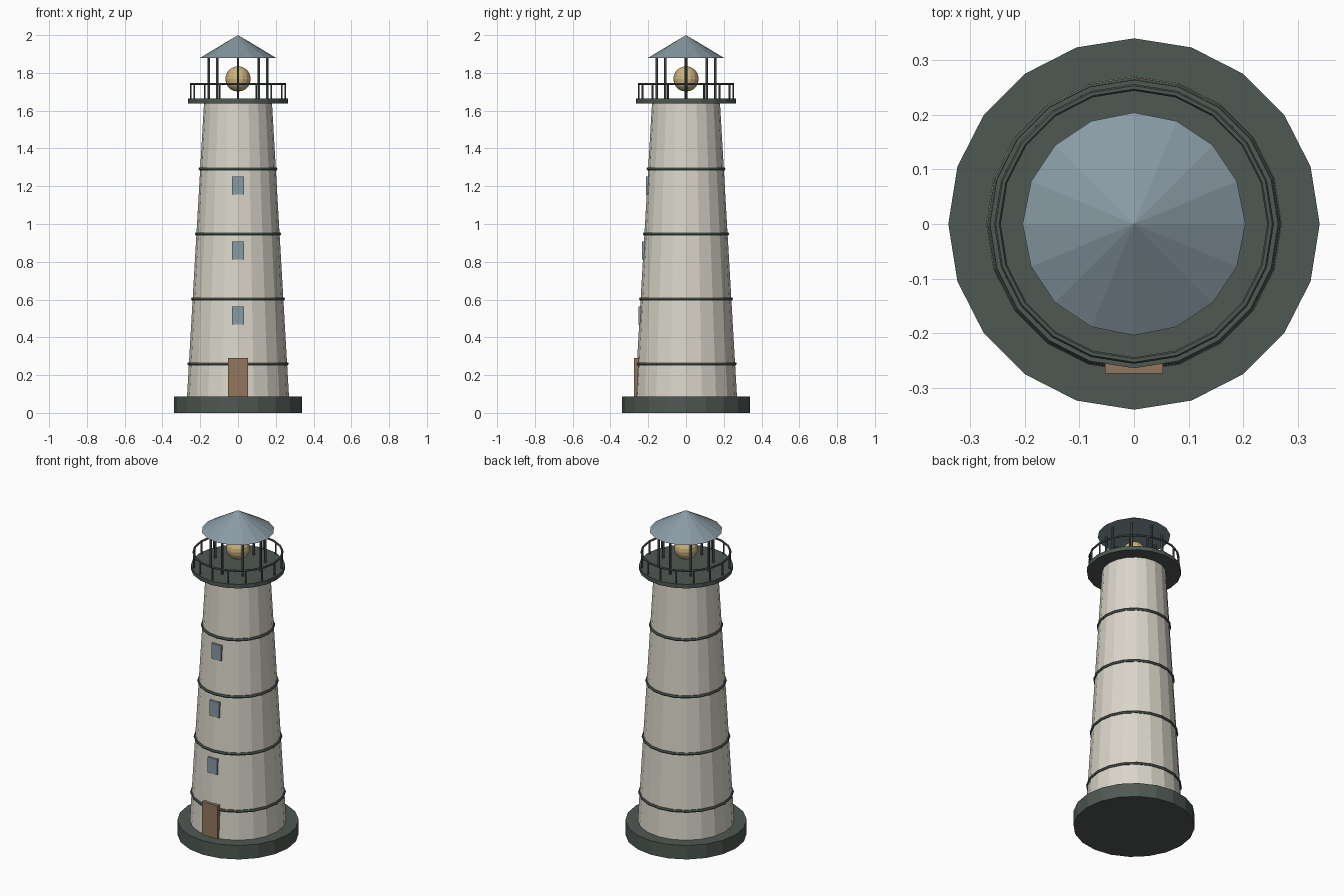
import bpy, bmesh, math
from mathutils import Matrix

if "Cube" in bpy.data.objects:
    bpy.data.objects.remove(bpy.data.objects["Cube"])


def material(name, rgb):
    m = bpy.data.materials.new(name)
    m.diffuse_color = (*rgb, 1)
    m.use_nodes = True
    m.node_tree.nodes["Principled BSDF"].inputs["Base Color"].default_value = m.diffuse_color
    return m


CREAM = material("cream wall", (0.70, 0.67, 0.585))
DARK = material("dark green grey", (0.078, 0.098, 0.086))
BLUE = material("blue grey", (0.25, 0.325, 0.37))
WOOD = material("brown wood", (0.29, 0.18, 0.11))
LAMP = material("warm lamp", (0.61, 0.46, 0.21))


def finish(bm, name, mat):
    me = bpy.data.meshes.new(name)
    bm.to_mesh(me)
    bm.free()
    me.materials.append(mat)
    ob = bpy.data.objects.new(name, me)
    bpy.context.collection.objects.link(ob)
    return ob


def add_cone(bm, r1, r2, z1, z2, sides, x=0, y=0):
    bmesh.ops.create_cone(bm, cap_ends=True, segments=sides, radius1=r1, radius2=r2,
                          depth=z2 - z1, matrix=Matrix.Translation((x, y, (z1 + z2) / 2)))


def cone(name, r1, r2, z1, z2, sides, mat):
    bm = bmesh.new()
    add_cone(bm, r1, r2, z1, z2, sides)
    return finish(bm, name, mat)


def post_ring(name, count, ring, r, z1, z2, mat):
    bm = bmesh.new()
    for i in range(count):
        a = 2 * math.pi * i / count
        add_cone(bm, r, r, z1, z2, 6, ring * math.cos(a), ring * math.sin(a))
    return finish(bm, name, mat)


def hoop(name, ring, r, z, sides, mat):
    bpy.ops.mesh.primitive_torus_add(major_radius=ring, minor_radius=r, major_segments=sides,
                                     minor_segments=6, location=(0, 0, z))
    ob = bpy.context.object
    ob.name = name
    ob.data.materials.append(mat)
    return ob


def box(name, x, y1, y2, z1, z2, mat):
    bm = bmesh.new()
    bmesh.ops.create_cube(bm, size=1, matrix=Matrix.Translation((0, (y1 + y2) / 2, (z1 + z2) / 2))
                          @ Matrix.Diagonal((2 * x, y2 - y1, z2 - z1, 1)))
    return finish(bm, name, mat)


def wall_radius(z):
    return 0.27 + (0.18 - 0.27) * (z - 0.085) / (1.64 - 0.085)


# Base and tapered tower
cone("base", 0.34, 0.34, 0, 0.086, 20, DARK)
cone("tower", 0.27, 0.18, 0.086, 1.64, 20, CREAM)

# Bands and windows repeat up the tower
for i in range(4):
    z = 0.26 + 0.344 * i
    hoop(f"band_{i + 1}", wall_radius(z), 0.009, z, 20, DARK)
for i in range(3):
    z = 0.515 + 0.344 * i
    r = wall_radius(z)
    box(f"window_{i + 1}", 0.032, -r - 0.007, -r + 0.012, z - 0.048, z + 0.048, BLUE)

# Door
box("door", 0.053, -0.274, -0.24, 0.086, 0.29, WOOD)

# Gallery deck with railing
cone("gallery_deck", 0.264, 0.264, 1.639, 1.664, 20, DARK)
post_ring("railing_posts", 16, 0.25, 0.005, 1.66, 1.742, DARK)
hoop("railing_hoop", 0.25, 0.006, 1.741, 20, DARK)

# Lantern room: posts, lamp, roof
post_ring("lantern_posts", 8, 0.155, 0.007, 1.66, 1.885, DARK)
bm = bmesh.new()
bmesh.ops.create_uvsphere(bm, u_segments=16, v_segments=10, radius=0.067,
                          matrix=Matrix.Translation((0, 0, 1.768)))
finish(bm, "lamp", LAMP)
cone("roof", 0.204, 0, 1.878, 2.0, 16, BLUE)
